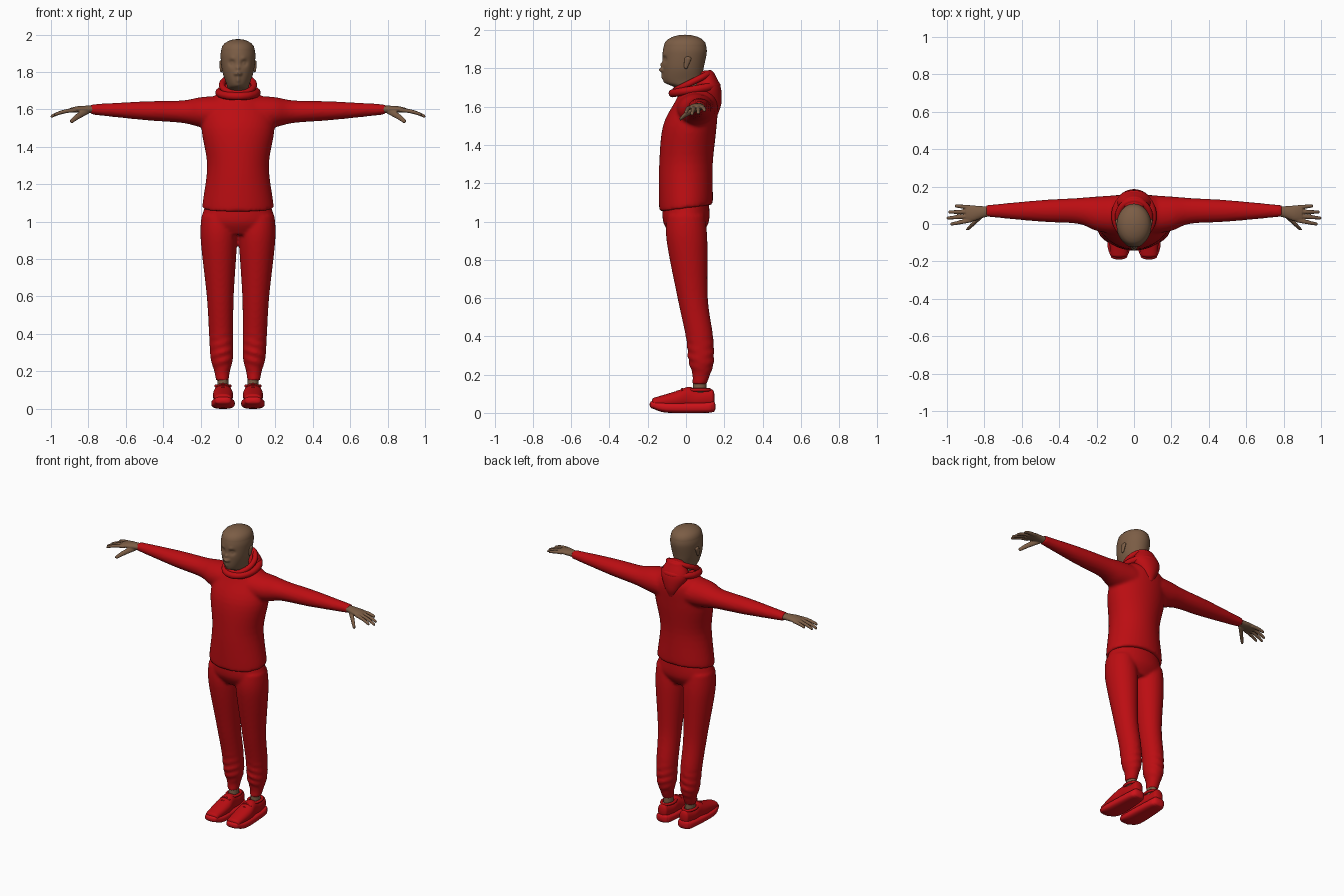
import bpy, bmesh, math

default_cube = bpy.data.objects.get("Cube")
if default_cube:
    bpy.data.objects.remove(default_cube)


def material(name, *rgb):
    mat = bpy.data.materials.new(name)
    mat.use_nodes = True
    mat.diffuse_color = (*rgb, 1)
    shader = next(n for n in mat.node_tree.nodes if n.type == 'BSDF_PRINCIPLED')
    shader.inputs["Base Color"].default_value = (*rgb, 1)
    return mat


cloth = material("red cloth", .5, .004, .006)
rubber = material("bright red rubber", .62, .006, .01)
skin = material("brown skin", .2, .11, .06)


def spline(rows, steps):
    """Smoothly interpolate rows of numbers."""
    result = []
    for i in range(len(rows) - 1):
        before, start, end = rows[max(i - 1, 0)], rows[i], rows[i + 1]
        after = rows[min(i + 2, len(rows) - 1)]
        for k in range(steps):
            t = k / steps
            result.append([b + t * ((c - a) + t * ((2*a - 5*b + 4*c - d) + t * (3*b - a - 3*c + d))) / 2
                           for a, b, c, d in zip(before, start, end, after)])
    return result + [list(rows[-1])]


def dome(row, depth):
    """Rings that round off an end, from the rim to the tip."""
    t, b, ra, rb = row
    angles = [math.pi / 2 * k / 5 for k in range(1, 6)]
    return [(t + depth * math.sin(g), b, ra * math.cos(g), rb * math.cos(g)) for g in angles]


def loft(bm, axis, rows, centre=lambda t: 0, ratio=1, side=1, cap=0, segments=32, steps=5, power=2):
    """Skin rounded rings. A row holds the place on the axis, the second
    centre and one or two radii; a missing radius follows from the ratio."""
    def signed(value):
        return math.copysign(abs(value) ** (2 / power), value)

    rows = spline([r if len(r) == 4 else (*r, r[2] * ratio) for r in rows], steps)
    if cap:
        depth = math.copysign(cap, rows[-1][0] - rows[0][0])
        rows = dome(rows[0], -depth)[::-1] + rows + dome(rows[-1], depth)
    rings = []
    for t, b, ra, rb in rows:
        ring = []
        for k in range(segments):
            angle = math.tau * k / segments
            u = centre(t) + max(ra, .001) * signed(math.cos(angle))
            v = b + max(rb, .001) * signed(math.sin(angle))
            x, y, z = {'x': (t, v, u), 'y': (u, t, v), 'z': (u, v, t)}[axis]
            ring.append(bm.verts.new((x * side, y, z)))
        rings.append(ring)
    for low, high in zip(rings, rings[1:]):
        for k in range(segments):
            n = (k + 1) % segments
            bm.faces.new((low[k], low[n], high[n], high[k]))
    bm.faces.new(rings[0])
    bm.faces.new(rings[-1])


def select_only(ob):
    bpy.ops.object.select_all(action='DESELECT')
    bpy.context.view_layer.objects.active = ob
    ob.select_set(True)


def finish(name, bm, mat, voxel=0, rounds=4):
    """Make an object; a voxel size fuses its parts into one skin."""
    bmesh.ops.recalc_face_normals(bm, faces=bm.faces)
    mesh = bpy.data.meshes.new(name)
    bm.to_mesh(mesh)
    bm.free()
    mesh.materials.append(mat)
    ob = bpy.data.objects.new(name, mesh)
    bpy.context.collection.objects.link(ob)
    select_only(ob)
    bpy.ops.object.shade_smooth_by_angle(angle=math.radians(50))
    if voxel:
        fuse = ob.modifiers.new("fuse", 'REMESH')
        fuse.mode, fuse.voxel_size, fuse.use_smooth_shade = 'VOXEL', voxel, True
        relax = ob.modifiers.new("relax", 'SMOOTH')
        relax.factor, relax.iterations = .5, rounds


def tube(name, points, radius, cyclic=True):
    """Round cord of cloth through the points."""
    curve = bpy.data.curves.new(name, 'CURVE')
    curve.dimensions, curve.bevel_depth, curve.use_fill_caps = '3D', radius, True
    path = curve.splines.new('BEZIER')
    path.bezier_points.add(len(points) - 1)
    for knot, point in zip(path.bezier_points, points):
        knot.co = point
        knot.handle_left_type = knot.handle_right_type = 'AUTO'
    path.use_cyclic_u = cyclic
    ob = bpy.data.objects.new(name, curve)
    bpy.context.collection.objects.link(ob)
    select_only(ob)
    bpy.ops.object.convert(target='MESH')
    ob = bpy.context.object
    ob.data.materials.clear()
    ob.data.materials.append(cloth)
    bpy.ops.object.shade_smooth_by_angle(angle=math.radians(50))


def oval(x, y, z, width, depth, rise=0):
    """Points round an oval that climbs towards the back."""
    angles = [math.tau * k / 16 for k in range(16)]
    return [(x + width * math.sin(g), y - depth * math.cos(g), z - rise * math.cos(g)) for g in angles]


sides = ((1, "left"), (-1, "right"))

# Sweatshirt: torso and sleeves fused, with the hem higher at the back
bm = bmesh.new()
loft(bm, 'z', [(1.07, 0, .18, .13), (1.09, 0, .19, .14), (1.3, 0, .165, .14), (1.5, .02, .195, .14),
               (1.63, .055, .17, .11), (1.7, .05, .08, .07)], segments=64)
for v in bm.verts:
    v.co.z += .4 * v.co.y * max(0, 1.4 - v.co.z)
for side, label in sides:
    loft(bm, 'x', [(.1, .05, .09), (.2, .055, .08), (.3, .07, .06), (.5, .07, .05), (.79, .07, .027)],
         centre=lambda x: 1.58 + .025 * x, ratio=1.15, side=side)
finish("sweatshirt", bm, cloth, voxel=.01)

# Hood hanging on the back, with its rolled rim and the collar
bm = bmesh.new()
loft(bm, 'z', [(1.77, .11, .06, .04), (1.7, .115, .093, .067), (1.62, .13, .06, .055), (1.57, .14, .03, .03)], cap=.02)
finish("hood", bm, cloth)
tube("hood_rim", oval(0, .035, 1.73, .085, .09, rise=.045), .017)
tube("collar", oval(0, .045, 1.69, .1, .115, rise=.02), .021)

# Trousers: hips and legs fused, with soft folds above the ankles
bm = bmesh.new()
loft(bm, 'z', [(1.1, 0, .17, .12), (1, 0, .194, .12), (.93, 0, .14, .08)], segments=48)
for side, label in sides:
    loft(bm, 'z', [(1.03, 0, .09), (.9, .005, .097), (.6, .035, .072), (.4, .07, .065), (.27, .08, .06),
                   (.2, .08, .042), (.15, .07, .034)],
         centre=lambda z: .08 + .025 * z, ratio=1.1, side=side, steps=8)
for v in bm.verts:
    fade = max(0, 1 - abs(v.co.z - .3) / .12)
    v.co.y += .006 * fade * math.sin(v.co.z * 130 + abs(v.co.x) * 40)
finish("trousers", bm, cloth, voxel=.009)

# Head: smooth skull and neck, with the face raised and sunk by soft bumps
bm = bmesh.new()
loft(bm, 'z', [(1.65, .03, .056, .062), (1.7, .01, .056, .07), (1.73, -.015, .06, .095), (1.8, -.015, .083, .107),
               (1.88, -.007, .093, .115), (1.92, -.005, .089, .11)], cap=.056, segments=112, steps=14)
# Each feature: sideways place, height, spread, depth
features = {
    "nose tip": (0, 1.793, .013, -.02),
    "nose bridge": (0, 1.82, .01, -.011),
    "nostril": (.014, 1.79, .008, -.009),
    "eye socket": (.033, 1.848, .017, .014),
    "eyelid": (.033, 1.847, .008, -.007),
    "brow": (.03, 1.87, .014, -.005),
    "upper lip": (0, 1.768, .012, -.007),
    "lower lip": (0, 1.752, .011, -.008),
    "chin": (0, 1.73, .014, -.006),
}
for v in bm.verts:
    if v.co.y < -.04:
        v.co.y += sum(depth * math.exp(-((abs(v.co.x) - x) ** 2 + (v.co.z - z) ** 2) / spread ** 2)
                      for x, z, spread, depth in features.values())
finish("head", bm, skin)

# Parts made once for each side
for side, label in sides:
    bm = bmesh.new()
    loft(bm, 'z', [(1.81, 0, .007, .011), (1.85, .01, .01, .018)],
         centre=lambda z: .09, side=side, cap=.012, segments=20)
    finish(label + "_ear", bm, skin)

    # Hand: wrist and palm, spread fingers that droop, and the thumb
    bm = bmesh.new()
    loft(bm, 'x', [(.76, .07, .021, .028), (.8, .065, .02, .03), (.86, .057, .017, .042), (.9, .056, .012, .04)],
         centre=lambda x: 1.6 - .5 * max(0, x - .85) ** 1.5, side=side)
    for i, tip in enumerate((.975, .995, .985, .95)):
        root, end = .02 + .023 * i, .032 * i
        loft(bm, 'x', [(.87, root, .011), ((.87 + tip) / 2, (root + end) / 2, .011), (tip, end, .009)],
             centre=lambda x: 1.595 - 2 * (x - .87) ** 2, side=side, cap=.008, segments=16)
    loft(bm, 'y', [(.05, 1.59, .018), (0, 1.56, .015), (-.028, 1.537, .011)],
         centre=lambda y: .86 - y, side=side, cap=.006, segments=16)
    finish(label + "_hand", bm, skin, voxel=.004, rounds=3)

    bm = bmesh.new()
    loft(bm, 'z', [(.08, .07, .031), (.19, .072, .028)], centre=lambda z: .081, ratio=1.2, side=side)
    finish(label + "_ankle", bm, skin)

    # Shoe: upper, sole with a raised toe, padded collar and laces
    bm = bmesh.new()
    loft(bm, 'y', [(-.165, .053, .045, .027), (-.05, .07, .054, .044), (.015, .08, .045, .056),
                   (.07, .072, .043, .045), (.135, .078, .033, .045)],
         centre=lambda y: .08, side=side, cap=.015, power=2.3)
    finish(label + "_shoe_upper", bm, cloth)
    bm = bmesh.new()
    loft(bm, 'y', [(-.175, .043, .043, .02), (-.1, .028, .063, .027), (.1, .028, .053, .028), (.14, .033, .041, .029)],
         centre=lambda y: .08, side=side, cap=.015, power=3)
    finish(label + "_shoe_sole", bm, rubber)
    tube(label + "_shoe_collar", oval(side * .08, .07, .12, .037, .055), .009)
    for i in range(3):
        y, z = -.07 + .025 * i, .1 + .013 * i
        tube(label + "_lace", [(side * .08 + dx, y, z - 11 * dx * dx) for dx in (-.033, 0, .033)], .005, cyclic=False)
